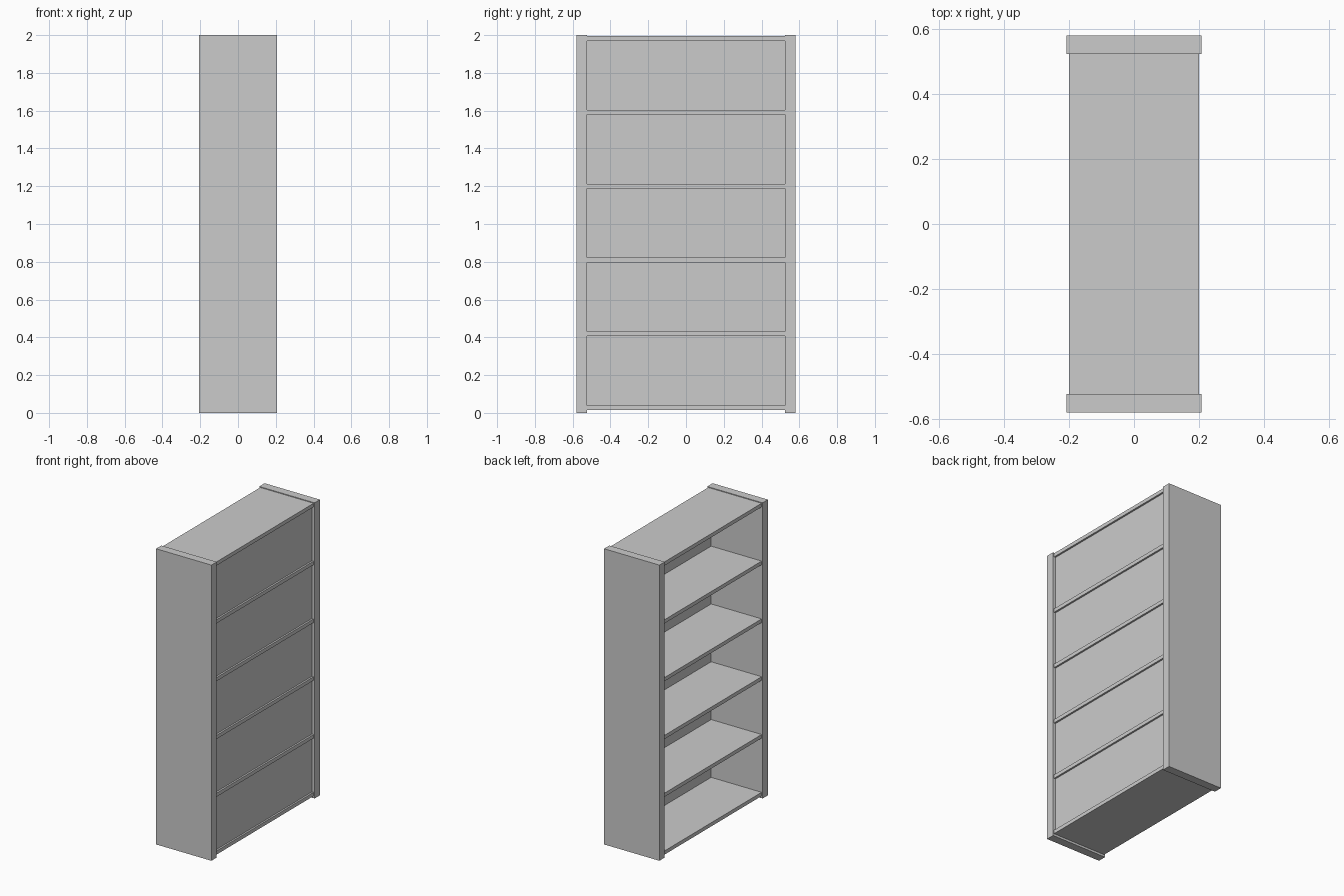
import bpy

if "Cube" in bpy.data.objects:
    bpy.data.objects.remove(bpy.data.objects["Cube"])

HALF_W = 0.58      # outer half width along y
INNER = 0.523      # inner face of the side panels
SHELF_T = 0.025


def box(name, x, y, z):
    """Box spanning the given (min, max) ranges."""
    bpy.ops.mesh.primitive_cube_add(size=1, location=[sum(r) / 2 for r in (x, y, z)])
    ob = bpy.context.object
    ob.name = name
    ob.scale = [r[1] - r[0] for r in (x, y, z)]
    bpy.ops.object.transform_apply(location=False, rotation=False, scale=True)
    return ob


# Thick side panels
box("side_panel_near", (-0.207, 0.207), (-HALF_W, -INNER), (0, 2))
box("side_panel_far", (-0.207, 0.207), (INNER, HALF_W), (0, 2))

# Six evenly spaced shelves, including base and top
for i in range(6):
    z = 0.015 + i * 0.391
    box(f"shelf_{i + 1}", (-0.2, 0.2), (-INNER, INNER), (z, z + SHELF_T))

# Thin back board, slightly recessed from the shelf edges
box("back_board", (0.178, 0.188), (-INNER, INNER), (0.02, 1.99))
